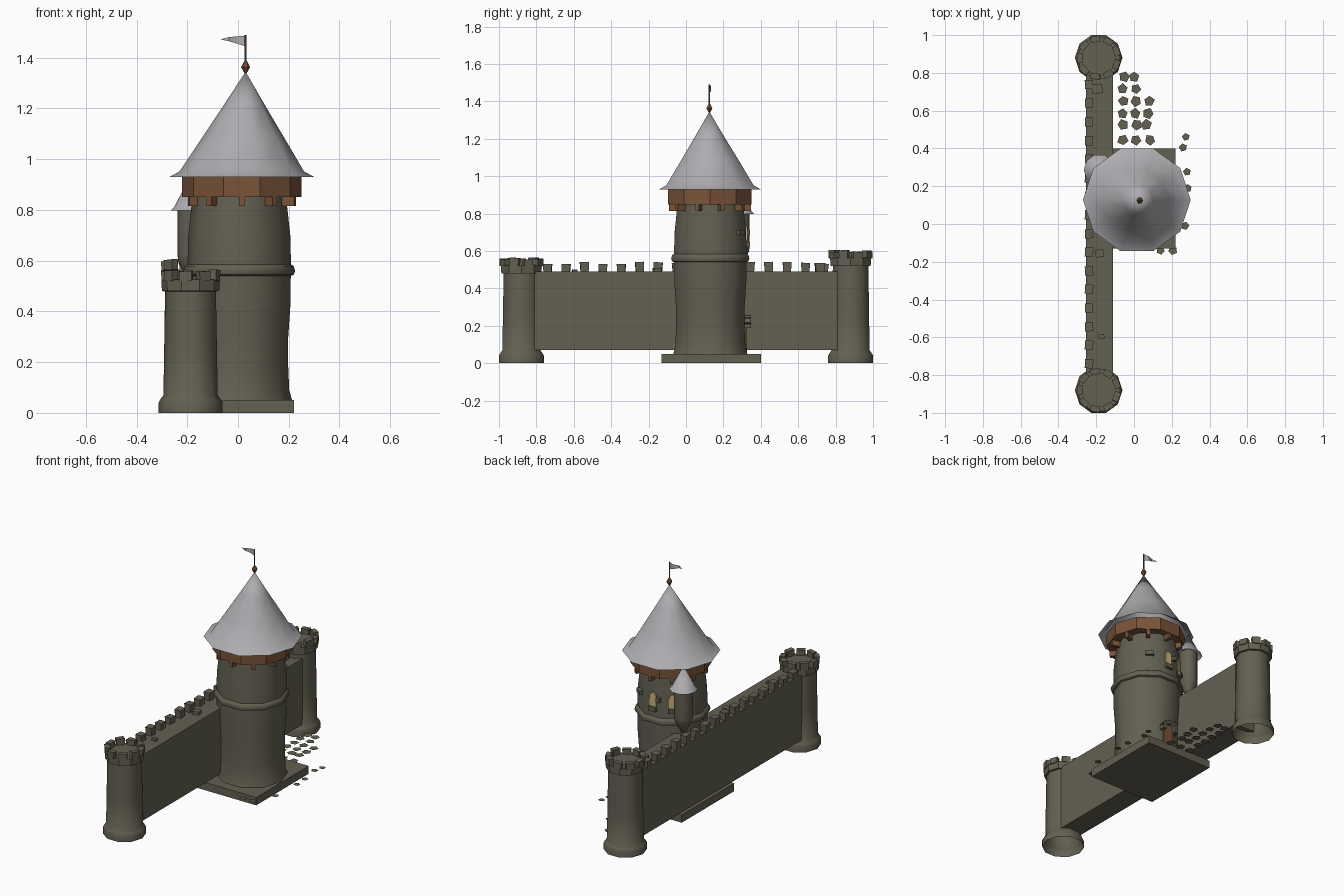
import bpy, bmesh, math, random
from mathutils import Matrix, Vector

if "Cube" in bpy.data.objects:
    bpy.data.objects.remove(bpy.data.objects["Cube"])

random.seed(4)


def material(name, rgb):
    m = bpy.data.materials.new(name)
    m.diffuse_color = (*rgb, 1)
    m.use_nodes = True
    m.node_tree.nodes["Principled BSDF"].inputs["Base Color"].default_value = m.diffuse_color
    return m


STONE = material("stone", (0.125, 0.117, 0.083))
ROOF = material("pale_roof", (0.42, 0.41, 0.43))
WOOD = material("wood", (0.19, 0.088, 0.042))
GLASS = material("window_yellow", (0.62, 0.45, 0.20))


def finish(name, bm, mat, smooth=0):
    bmesh.ops.recalc_face_normals(bm, faces=bm.faces)
    me = bpy.data.meshes.new(name)
    bm.to_mesh(me)
    bm.free()
    me.materials.append(mat)
    ob = bpy.data.objects.new(name, me)
    bpy.context.collection.objects.link(ob)
    if smooth:
        bpy.ops.object.select_all(action='DESELECT')
        bpy.context.view_layer.objects.active = ob
        ob.select_set(True)
        bpy.ops.object.shade_smooth_by_angle(angle=math.radians(smooth))
    return ob


def lathe(name, profile, center, mat, n=10, smooth=0, cap=True):
    """Rings of (radius, z[, dx, dy]) stacked around a centre; radius 0 closes to a point."""
    bm = bmesh.new()
    rings = []
    for r, z, *off in profile:
        dx, dy = off or (0, 0)
        cx, cy = center[0] + dx, center[1] + dy
        if r == 0:
            rings.append([bm.verts.new((cx, cy, z))] * n)
        else:
            rings.append([bm.verts.new((cx + r * math.cos(i * math.tau / n),
                                        cy + r * math.sin(i * math.tau / n), z)) for i in range(n)])
    for a, b in zip(rings, rings[1:]):
        for i in range(n):
            j = (i + 1) % n
            bm.faces.new(list(dict.fromkeys([a[i], a[j], b[j], b[i]])))
    if cap and profile[-1][0] > 0:
        bm.faces.new(rings[-1])
    return finish(name, bm, mat, smooth)


def add_box(bm, loc, size, rot=0, taper=1.0, roll=0):
    """Box centred at loc; taper scales its top face."""
    m = (Matrix.Translation(loc) @ Matrix.Rotation(rot, 4, 'Z') @ Matrix.Rotation(roll, 4, 'X')
         @ Matrix.Diagonal((*size, 1)))
    vs = bmesh.ops.create_cube(bm, size=1)["verts"]
    for v in vs:
        if v.co.z > 0:
            v.co.x *= taper
            v.co.y *= taper
        v.co = m @ v.co


def box(name, lo, hi, mat):
    bm = bmesh.new()
    lo, hi = Vector(lo), Vector(hi)
    add_box(bm, (lo + hi) / 2, hi - lo)
    return finish(name, bm, mat)


def polar(c, r, a, z):
    return (c[0] + r * math.cos(a), c[1] + r * math.sin(a), z)


def arched_plate(name, c, r, a, z0, spring, half, mat):
    """Thin round-topped plate standing against the tower, facing angle a."""
    pts = [(-half, z0), (half, z0)]
    pts += [(half * math.cos(t * math.pi / 6), spring + half * math.sin(t * math.pi / 6)) for t in range(7)]
    bm = bmesh.new()
    vs = []
    for u, z in pts:
        x, y, _ = polar(c, r, a, 0)
        vs.append(bm.verts.new((x - u * math.sin(a), y + u * math.cos(a), z)))
    f = bm.faces.new(vs)
    ext = bmesh.ops.extrude_face_region(bm, geom=[f])
    for v in ext["geom"]:
        if isinstance(v, bmesh.types.BMVert):
            v.co += Vector((math.cos(a), math.sin(a), 0)) * 0.008
    return finish(name, bm, mat)


# Square foundation and main tower
T = (0.005, 0.13)
box("foundation", (-0.25, -0.13, 0), (0.22, 0.40, 0.05), STONE)
lathe("main_tower", [(0.208, 0.05), (0.197, 0.09), (0.193, 0.18), (0.193, 0.30), (0.202, 0.43),
                     (0.203, 0.54), (0.215, 0.545), (0.22, 0.56), (0.215, 0.578), (0.204, 0.585),
                     (0.201, 0.70), (0.188, 0.82), (0.186, 0.86)], T, STONE, smooth=45)

# Timber gallery with brackets, and the flared roof
G = (0.015, 0.128)
lathe("gallery", [(0, 0.85), (0.235, 0.85), (0.235, 0.93), (0, 0.93)], G, WOOD)
bm = bmesh.new()
for i in range(10):
    a = math.radians(18 + 36 * i)
    add_box(bm, polar(G, 0.195, a, 0.833), (0.05, 0.022, 0.036), a)
finish("gallery_brackets", bm, WOOD)
lathe("main_roof", [(0.285, 0.93), (0.245, 0.952), (0.165, 1.08, 0.005, 0), (0.08, 1.215, 0.01, -0.002),
                    (0, 1.345, 0.015, -0.003)], G, ROOF, smooth=50)

# Finial, pole and pennant
P = (0.03, 0.125)
lathe("finial", [(0, 1.335), (0.008, 1.345), (0.018, 1.363), (0.006, 1.385), (0, 1.39)], P, WOOD, n=6)
lathe("flag_pole", [(0.004, 1.34), (0.004, 1.49)], P, WOOD, n=6)
bm = bmesh.new()
top = [bm.verts.new((0.03 - 0.033 * i, 0.125 + (0, 0.008, -0.004)[i], 1.487 - 0.003 * i)) for i in range(3)]
low = [bm.verts.new((0.03 - 0.033 * i, 0.125 + (0, 0.008, -0.004)[i], 1.445 + 0.010 * i)) for i in range(3)]
tip = bm.verts.new((-0.07, 0.134, 1.472))
for i in range(2):
    bm.faces.new((top[i], top[i + 1], low[i + 1], low[i]))
bm.faces.new((top[2], tip, low[2]))
finish("pennant", bm, ROOF)

# Hanging side turret
S = (-0.183, 0.287)
lathe("side_turret", [(0, 0.50), (0.03, 0.55), (0.053, 0.60), (0.055, 0.62), (0.055, 0.81)],
      S, STONE, smooth=40)
lathe("side_turret_roof", [(0.083, 0.797), (0.068, 0.812), (0, 0.945)], S, ROOF, smooth=50)

# Windows with sills and jamb stones
bm = bmesh.new()
for k, deg in enumerate((54, 90, 126)):
    a = math.radians(deg)
    ca, sa = math.cos(a), math.sin(a)
    if k:
        arched_plate("window_%d" % k, T, 0.190, a, 0.65, 0.715, 0.022, GLASS)
    for u, z in ((0, 0.635), (0.04, 0.70)) if k else ((0, 0.70),):
        x, y, _ = polar(T, 0.197, a, 0)
        add_box(bm, (x - u * sa, y + u * ca, z), (0.03, 0.05 if u == 0 else 0.025, 0.026), a)
finish("window_stones", bm, STONE)

# Door with its stone arch
arched_plate("door", T, 0.187, math.pi / 2, 0.05, 0.20, 0.036, WOOD)
bm = bmesh.new()
for i in range(7):
    t = math.pi * i / 6
    y = T[1] + 0.20
    m0 = len(bm.verts)
    add_box(bm, (0, 0, 0), (0.024, 0.035, 0.022))
    bm.verts.ensure_lookup_table()
    move = Matrix.Translation((T[0] + 0.045 * math.cos(t), y, 0.20 + 0.045 * math.sin(t))) \
        @ Matrix.Rotation(-t, 4, 'Y')
    for v in bm.verts[m0:]:
        v.co = move @ v.co
finish("door_arch", bm, STONE)

# Curtain wall with battlements along the outer edge
box("curtain_wall", (-0.255, -0.81, 0.07), (-0.112, 0.81, 0.49), STONE)
bm = bmesh.new()
for i in range(16):
    y = -0.74 + i * 0.0985
    h = random.uniform(0.043, 0.058)
    add_box(bm, (-0.238, y, 0.485 + h / 2), (0.038, 0.042, h), random.uniform(-0.08, 0.08), 1.15,
            random.uniform(-0.06, 0.06))
finish("wall_battlements", bm, STONE)
bm = bmesh.new()
add_box(bm, (-0.195, 0.715, 0.51), (0.05, 0.045, 0.05), 0.1, 1.1)
add_box(bm, (-0.183, -0.155, 0.498), (0.045, 0.04, 0.022), 0.2)
add_box(bm, (-0.172, -0.595, 0.495), (0.03, 0.025, 0.015), 0.1)
finish("walkway_blocks", bm, STONE)

# Two end turrets, the rear one slightly taller
for name, y, dz in (("front", -0.88, 0), ("rear", 0.88, 0.04)):
    c = (-0.187, y)
    lathe(name + "_turret", [(0.126, 0), (0.126, 0.04), (0.121, 0.05), (0.107, 0.07), (0.104, 0.25),
                             (0.100, 0.48 + dz)], c, STONE, smooth=40, cap=False)
    lathe(name + "_turret_crown", [(0.09, 0.478 + dz), (0.113, 0.48 + dz), (0.115, 0.525 + dz)], c, STONE)
    bm = bmesh.new()
    for i in range(9):
        a = math.tau * (i + 0.5) / 9
        h = random.uniform(0.035, 0.045)
        add_box(bm, polar(c, 0.1, a, 0.52 + dz + h / 2), (0.03, 0.048, h), a, 1.06,
                random.uniform(-0.08, 0.08))
    finish(name + "_turret_battlements", bm, STONE)

# Flat stepping stones: a path to the door and a few around the foundation
rows = ((0.78, (-0.05, 0.0)), (0.715, (-0.06, 0.01)), (0.65, (-0.055, 0.01, 0.08)),
        (0.585, (-0.06, 0.005, 0.075)), (0.525, (-0.06, 0.015, 0.065)), (0.445, (-0.06, 0.01, 0.085)))
spots = [(x, y, 0.029) for y, xs in rows for x in xs]
spots += [(0.275, 0.46, 0.02), (0.26, 0.405, 0.022), (0.28, 0.275, 0.022), (0.285, 0.19, 0.022),
          (0.27, -0.01, 0.022), (0.14, -0.14, 0.024), (0.205, -0.14, 0.024)]
bm = bmesh.new()
for x, y, r in spots:
    a0 = random.uniform(0, math.tau)
    bm.faces.new([bm.verts.new(polar((x, y), r * random.uniform(0.9, 1.1), a0 + math.tau * i / 5, 0.03))
                  for i in range(5)])
finish("stepping_stones", bm, STONE)
